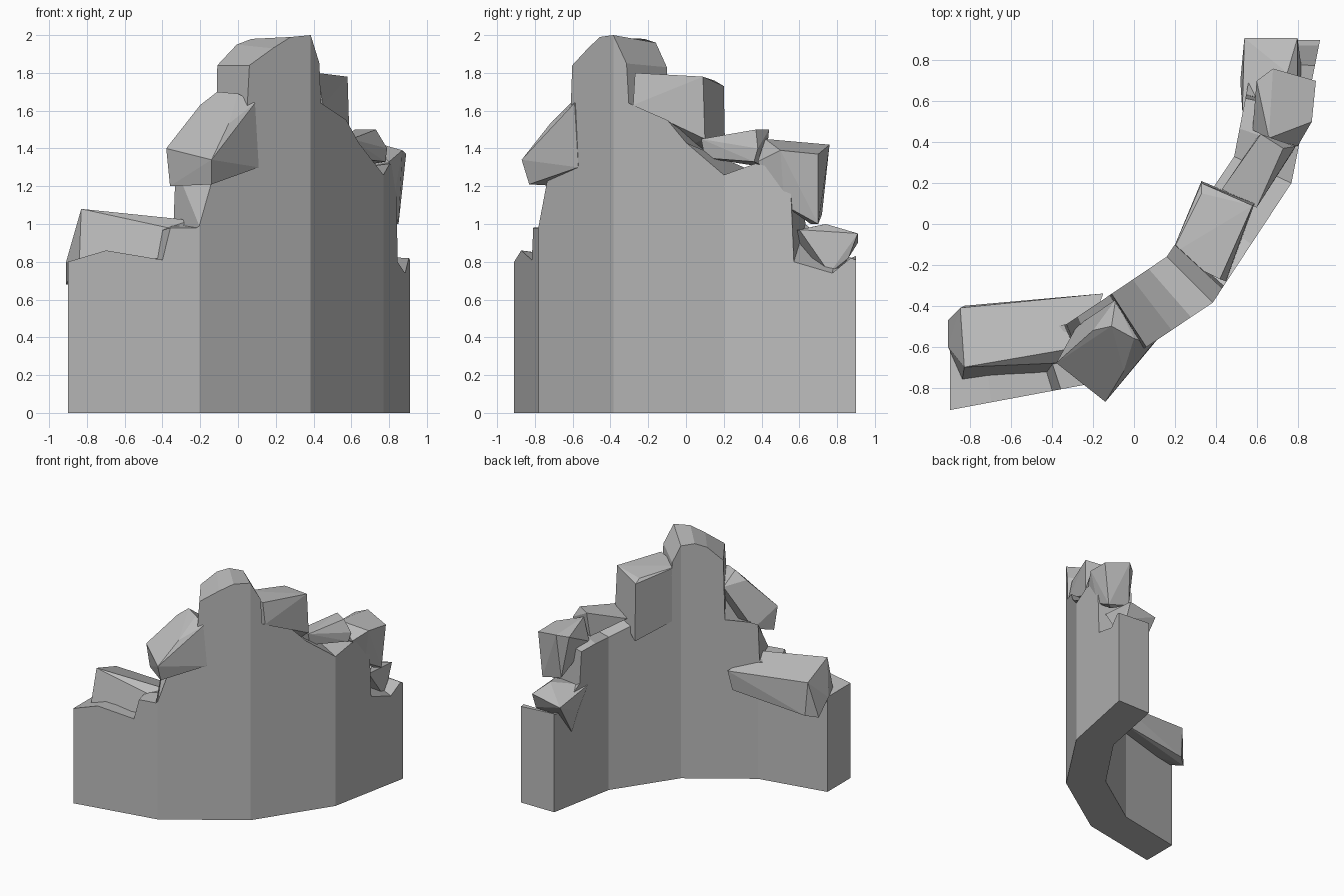
import bpy
import bmesh
import math
from mathutils import Vector

if "Cube" in bpy.data.objects:
    bpy.data.objects.remove(bpy.data.objects["Cube"], do_unlink=True)


def make_material(name, color):
    mat = bpy.data.materials.new(name)
    mat.use_nodes = True
    mat.diffuse_color = color
    mat.node_tree.nodes["Principled BSDF"].inputs["Base Color"].default_value = color
    return mat


STONE = make_material("grey stone", (0.5, 0.5, 0.5, 1))


def finish(name, bm):
    """Turn a bmesh into a flat shaded stone object."""
    bmesh.ops.recalc_face_normals(bm, faces=bm.faces[:])
    mesh = bpy.data.meshes.new(name)
    bm.to_mesh(mesh)
    bm.free()
    mesh.materials.append(STONE)
    obj = bpy.data.objects.new(name, mesh)
    bpy.context.collection.objects.link(obj)
    return obj


def along(path, t):
    """Point on a polyline, where t counts its segments."""
    i = min(int(t), len(path) - 2)
    return Vector(path[i]).lerp(Vector(path[i + 1]), t - i)


def broken_wall(name, outer, inner, skyline):
    """Sweep a four-cornered section along two plan lines under a skyline."""
    bm = bmesh.new()
    rings = []
    for t, outer_top, inner_top in skyline:
        a, b = along(outer, t), along(inner, t)
        corners = [(a, 0), (a, outer_top), (b, inner_top), (b, 0)]
        rings.append([bm.verts.new((p.x, p.y, z)) for p, z in corners])
    for first, second in zip(rings, rings[1:]):
        for k in range(4):
            m = (k + 1) % 4
            bm.faces.new((first[k], first[m], second[m], second[k]))
    bm.faces.new(rings[0])
    bm.faces.new(rings[-1])
    # Merge the flat strips of each side into single panels
    bmesh.ops.dissolve_limit(bm, angle_limit=math.radians(1),
                             verts=bm.verts[:], edges=bm.edges[:])
    return finish(name, bm)


def rock(name, points):
    """Angular boulder: the hull around a few corner points."""
    bm = bmesh.new()
    for p in points:
        bm.verts.new(p)
    hull = bmesh.ops.convex_hull(bm, input=bm.verts[:])
    loose = {g for g in hull["geom_interior"] if isinstance(g, bmesh.types.BMVert)}
    bmesh.ops.delete(bm, geom=list(loose), context="VERTS")
    bmesh.ops.dissolve_limit(bm, angle_limit=math.radians(4),
                             verts=bm.verts[:], edges=bm.edges[:])
    return finish(name, bm)


# Curved wall: plan lines, then (distance, outer top, inner top)
outer_line = [(-.9, -.91), (-.205, -.78), (.385, -.385), (.77, .2), (.91, .9)]
inner_line = [(-.9, -.6), (-.33, -.49), (.16, -.16), (.49, .33), (.6, .9)]
skyline = [
    (0, .8, .8), (.29, .86, .82), (.72, .81, .8), (.78, .98, .95),
    (.98, .98, 1), (1, .99, 1.3), (1.11, 1.22, 1.32), (1.43, 1.62, 1.34),
    (1.45, 1.84, 1.84), (1.66, 1.93, 1.95), (1.82, 1.99, 1.98), (2, 2, 1.96),
    (2.12, 1.85, 1.83), (2.14, 1.64, 1.5), (2.49, 1.55, 1.42),
    (2.66, 1.43, 1.36), (3, 1.26, 1.29), (3.24, 1.32, 1.28),
    (3.5, 1.28, 1.26), (3.53, .8, 1), (3.82, .74, .85),
    (3.96, .82, .82), (4, .81, .83),
]
broken_wall("curved_wall", outer_line, inner_line, skyline)

# Long slab lying across the low end
rock("low_slab", [
    (-.83, -.7, 1.08), (-.25, -.6, 1.02), (-.84, -.76, .8), (-.4, -.72, .82),
    (-.37, -.68, .98), (-.85, -.41, .98), (-.15, -.34, .92),
    (-.91, -.47, .68), (-.91, -.6, .8), (-.83, -.4, .7), (-.18, -.36, .76),
])

# Jagged boulder overhanging the front
rock("front_boulder", [
    (-.14, -.87, 1.34), (-.14, -.83, 1.21), (-.38, -.68, 1.4),
    (-.36, -.66, 1.2), (.11, -.57, 1.3), (.09, -.59, 1.64),
    (0, -.56, 1.69), (-.11, -.5, 1.7), (-.2, -.52, 1.63),
    (-.26, -.58, 1.52), (-.28, -.5, 1.25), (-.05, -.72, 1.53),
    (-.09, -.37, 1.6),
])

# Square block beside the peak
rock("peak_block", [
    (.18, -.15, 1.79), (.33, .15, 1.76), (.58, .09, 1.78), (.42, -.27, 1.8),
    (.59, .1, 1.45), (.33, .21, 1.25), (.18, -.15, 1.35), (.45, -.28, 1.63),
    (.33, .2, 1.73),
])

# Flat stone further down the slope
rock("slope_stone", [
    (.6, .08, 1.45), (.62, .44, 1.5), (.73, .37, 1.5), (.78, .36, 1.33),
    (.43, .17, 1.4), (.6, .42, 1.3), (.79, .38, 1.4), (.6, .1, 1.35),
])

# Tall boulder near the far end
rock("far_boulder", [
    (.66, .42, 1.45), (.6, .7, 1.4), (.68, .76, 1.42), (.89, .7, 1.37),
    (.87, .5, 1.39), (.8, .38, 1.33), (.8, .66, 1), (.85, .7, 1),
    (.66, .72, 1.05), (.58, .46, 1.28), (.82, .52, 1.1),
])

# Small stone set in the notch at the end
rock("end_stone", [
    (.54, .91, .9), (.8, .91, .95), (.8, .86, .82), (.52, .7, .8),
    (.53, .55, .96), (.8, .6, .97), (.75, .74, 1), (.6, .62, .8),
    (.56, .72, .62), (.82, .76, .74),
])
